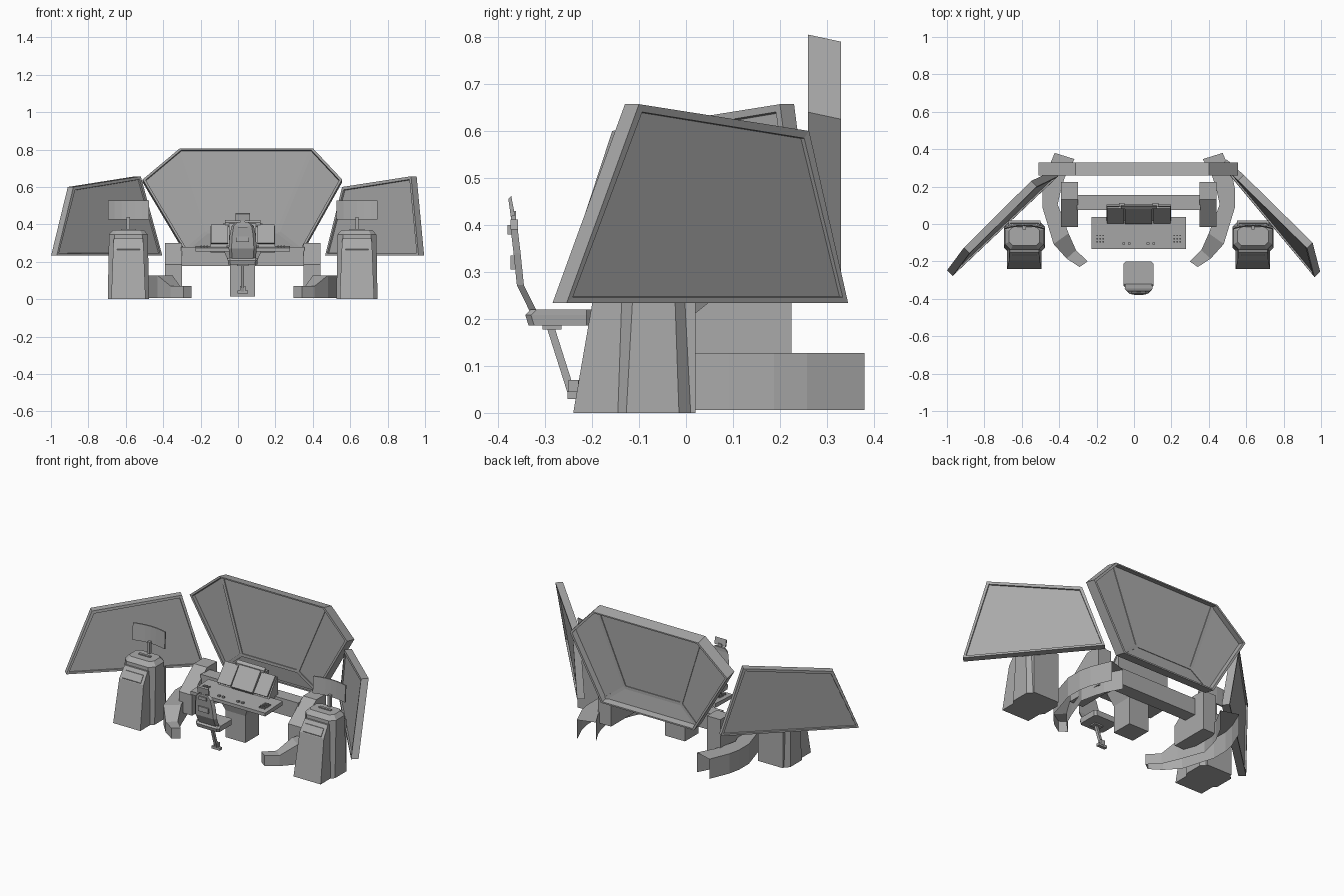
import bpy, bmesh, math
from mathutils import Vector

cube = bpy.data.objects.get("Cube")
if cube:
    bpy.data.objects.remove(cube, do_unlink=True)

grey = bpy.data.materials.new("plain grey")
grey.use_nodes = True
grey.diffuse_color = (0.4, 0.4, 0.4, 1)
grey.node_tree.nodes["Principled BSDF"].inputs["Base Color"].default_value = (0.4, 0.4, 0.4, 1)

C = 0.025  # centre line of the symmetric parts


def finish(name, bm):
    bmesh.ops.recalc_face_normals(bm, faces=bm.faces)
    mesh = bpy.data.meshes.new(name)
    bm.to_mesh(mesh)
    bm.free()
    mesh.materials.append(grey)
    ob = bpy.data.objects.new(name, mesh)
    bpy.context.collection.objects.link(ob)
    return ob


def loft_bm(rings, closed=False):
    bm = bmesh.new()
    rows = [[bm.verts.new(p) for p in r] for r in rings]
    n = len(rows[0])
    pairs = list(zip(rows, rows[1:])) + ([(rows[-1], rows[0])] if closed else [])
    for a, b in pairs:
        for i in range(n):
            j = (i + 1) % n
            bm.faces.new((a[i], a[j], b[j], b[i]))
    if not closed:
        bm.faces.new(rows[0])
        bm.faces.new(rows[-1])
    return bm


def loft(name, rings, closed=False):
    return finish(name, loft_bm(rings, closed))


def rect(x, hw, y0, y1, z, ch=0.0):
    """Horizontal rectangle, optionally with cut corners."""
    a, b = x - hw, x + hw
    if not ch:
        return [(a, y0, z), (b, y0, z), (b, y1, z), (a, y1, z)]
    return [(a + ch, y0, z), (b - ch, y0, z), (b, y0 + ch, z), (b, y1 - ch, z),
            (b - ch, y1, z), (a + ch, y1, z), (a, y1 - ch, z), (a, y0 + ch, z)]


def box(name, x, hw, y0, y1, z0, z1):
    return loft(name, [rect(x, hw, y0, y1, z0), rect(x, hw, y0, y1, z1)])


def slab(name, x, hw, profile):
    """Side profile of (y, z) points, extended across x."""
    return loft(name, [[(x + s * hw, y, z) for y, z in profile] for s in (-1, 1)])


def beam(name, p, q, w):
    p, q = Vector(p), Vector(q)
    d = (q - p).normalized()
    u = d.cross(Vector((0, 1, 0))).normalized() * w
    v = d.cross(u).normalized() * w
    return loft(name, [[e + u + v, e - u + v, e - u - v, e + u - v] for e in (p, q)])


# Side display panels: four front corners, thickened, framed and recessed on both faces
def display_panel(name, corners, shift):
    front = [Vector(c) for c in corners]
    bm = loft_bm([front, [c + Vector(shift) for c in front]])
    bmesh.ops.recalc_face_normals(bm, faces=bm.faces)
    big = sorted(bm.faces, key=lambda f: f.calc_area())[-2:]
    bmesh.ops.inset_individual(bm, faces=big, thickness=0.02)
    bmesh.ops.inset_individual(bm, faces=big, thickness=0.002, depth=-0.009)
    finish(name, bm)


display_panel("left_display", [(0.466, 0.315, 0.234), (0.965, -0.284, 0.234),
                               (0.925, -0.13, 0.657), (0.557, 0.232, 0.6)], (0.03, 0.03, 0))
display_panel("right_display", [(-0.969, -0.277, 0.234), (-0.405, 0.255, 0.234),
                                (-0.52, 0.2, 0.657), (-0.88, -0.157, 0.6)], (-0.03, 0.03, 0))

# Main display: six-sided deep frame with a shallow folded pan inside
hexa = [(-0.313, 0.805), (0.402, 0.805), (0.557, 0.64), (0.345, 0.262), (-0.285, 0.262), (-0.51, 0.64)]


def hex_ring(scale, y, drop=0.0):
    return [(C + (x - C) * scale, y, 0.55 + (z - 0.55) * scale - drop) for x, z in hexa]


loft("main_display_frame", [hex_ring(1, 0.26), hex_ring(1, 0.33, 0.015),
                            hex_ring(0.97, 0.33, 0.015), hex_ring(0.97, 0.26)], closed=True)
rim = hex_ring(0.975, 0.29, 0.005)
low = [(0.215, 0.277, 0.36), (-0.165, 0.277, 0.36)]
bm = bmesh.new()
tl, tr, r, br, bl, l, lr, ll = [bm.verts.new(p) for p in rim + low]
for f in ((tl, tr, lr, ll), (tr, r, br, lr), (br, bl, ll, lr), (bl, l, tl, ll)):
    bm.faces.new(f)
pan = finish("main_display_pan", bm)
solid = pan.modifiers.new("thickness", "SOLIDIFY")
solid.thickness = 0.008
solid.offset = 0
for i, (p, q) in enumerate(((rim[0], low[1]), (rim[1], low[0]), (low[0], low[1]),
                            (rim[3], low[0]), (rim[4], low[1]))):
    beam(f"main_display_rib_{i}", p, q, 0.009)

for s, side in ((1, "left"), (-1, "right")):
    # Standing terminals
    x = C + s * 0.611
    loft(side + "_terminal_body", [rect(x, 0.11, -0.157, 0.015, 0, 0.03),
                                   rect(x, 0.104, -0.138, 0.003, 0.345, 0.03),
                                   rect(x, 0.082, -0.115, -0.015, 0.37, 0.02)])
    box(side + "_terminal_spine", x, 0.085, -0.1, 0.02, 0, 0.3)
    loft(side + "_terminal_front", [rect(x, 0.092, -0.24, -0.1, 0),
                                    rect(x, 0.082, -0.195, -0.1, 0.26),
                                    rect(x, 0.078, -0.15, -0.1, 0.325)])
    slab(side + "_terminal_slot", x, 0.062,
         [(-0.192, 0.262), (-0.193, 0.268), (-0.168, 0.305), (-0.16, 0.305)])
    box(side + "_terminal_handle", x, 0.04, -0.07, -0.055, 0.36, 0.376)
    box(side + "_monitor_post", x, 0.009, -0.03, -0.012, 0.36, 0.44)
    rings = []
    for k in range(-3, 4):
        px, py = x + k * 0.0365, -0.012 - 0.002 * k * k
        rings.append([(px, py, 0.425), (px, py + 0.008, 0.425),
                      (px, py + 0.014, 0.527), (px, py + 0.006, 0.527)])
    loft(side + "_monitor", rings)

    # Low curved walls: hollow, open below and at the back end
    path = [(0.449, 0.38, 0.343, 0.347, 0.127), (0.5, 0.258, 0.395, 0.25, 0.127),
            (0.515, 0.187, 0.412, 0.2, 0.127), (0.515, 0.09, 0.433, 0.105, 0.127),
            (0.455, -0.107, 0.375, -0.05, 0.127), (0.385, -0.185, 0.335, -0.14, 0.07),
            (0.316, -0.23, 0.273, -0.2, 0.07)]
    bm = bmesh.new()
    rows = [[bm.verts.new(p) for p in ((C + s * a, b, 0.006), (C + s * a, b, h),
                                       (C + s * c, d, h), (C + s * c, d, 0.006))]
            for a, b, c, d, h in path]
    for p, q in zip(rows, rows[1:]):
        for i in range(3):
            bm.faces.new((p[i], p[i + 1], q[i + 1], q[i]))
    bm.faces.new(rows[-1])
    finish(side + "_curved_wall", bm)

    # Blocks that carry the crossbar
    slab(side + "_support_block", C + s * 0.37, 0.045,
         [(-0.015, 0.06), (-0.015, 0.185), (0.13, 0.3), (0.225, 0.3), (0.225, 0.06)])

    # Console wings and button rows
    slab(side + "_console_screen", C + s * 0.124, 0.046,
         [(0.01, 0.295), (0.002, 0.301), (0.082, 0.4), (0.092, 0.394)])
    box(side + "_console_tab", C + s * 0.09, 0.015, 0.09, 0.112, 0.385, 0.405)
    for i in range(4):
        for j in range(3):
            box(side + "_button", C + s * (0.19 + 0.016 * j), 0.004,
                -0.1 + 0.018 * i, -0.092 + 0.018 * i, 0.278, 0.287)
    for i in range(2):
        box(side + "_dial", C + s * (0.05 + 0.03 * i), 0.007, -0.11, -0.098, 0.278, 0.287)

# Crossbar
box("crossbar", C, 0.33, 0.075, 0.155, 0.178, 0.278)

# Central console
slab("desk_plate", C, 0.252, [(-0.133, 0.255), (-0.133, 0.275), (0.037, 0.284), (0.037, 0.258)])
slab("console_back", C, 0.172, [(0.015, 0.28), (0.095, 0.39), (0.105, 0.385), (0.105, 0.25), (0.03, 0.25)])
slab("console_centre_screen", C, 0.072, [(0.01, 0.285), (0.0, 0.3), (0.085, 0.412), (0.1, 0.412), (0.1, 0.285)])
slab("console_top_ridge", C, 0.095, [(0.08, 0.39), (0.08, 0.41), (0.095, 0.424), (0.105, 0.385)])
loft("console_funnel", [rect(C, 0.1, -0.08, 0.09, 0.256), rect(C, 0.067, -0.06, 0.07, 0.18)])
box("console_pedestal", C, 0.067, -0.06, 0.07, 0.015, 0.18)

# Chair
loft("seat", [rect(C, 0.078, -0.335, -0.2, 0.186, 0.012),
              rect(C, 0.08, -0.342, -0.2, 0.208, 0.012),
              rect(C, 0.08, -0.33, -0.2, 0.22, 0.012)])
back = [(-0.325, 0.215, 0.07), (-0.353, 0.272, 0.075), (-0.36, 0.34, 0.07), (-0.366, 0.39, 0.06), (-0.366, 0.412, 0.035)]
loft("chair_back", [[(C - w, y + 0.008, z), (C + w, y + 0.008, z),
                     (C + w * 0.8, y - 0.007, z), (C - w * 0.8, y - 0.007, z)] for y, z, w in back])
slab("headrest", C, 0.038, [(-0.373, 0.418), (-0.378, 0.455), (-0.372, 0.462), (-0.364, 0.42)])
box("headrest_post", C, 0.012, -0.372, -0.362, 0.4, 0.43)
box("chair_back_pad", C, 0.035, -0.374, -0.36, 0.305, 0.335)
box("chair_back_clip", C, 0.025, -0.38, -0.365, 0.38, 0.4)
beam("chair_leg", (C, -0.29, 0.188), (C, -0.243, 0.04), 0.008)
box("chair_foot", C, 0.028, -0.252, -0.232, 0.03, 0.046)
slab("chair_foot_bracket", C, 0.014, [(-0.25, 0.04), (-0.25, 0.07), (-0.23, 0.07), (-0.23, 0.04)])
box("seat_mount", C, 0.03, -0.305, -0.265, 0.178, 0.19)
